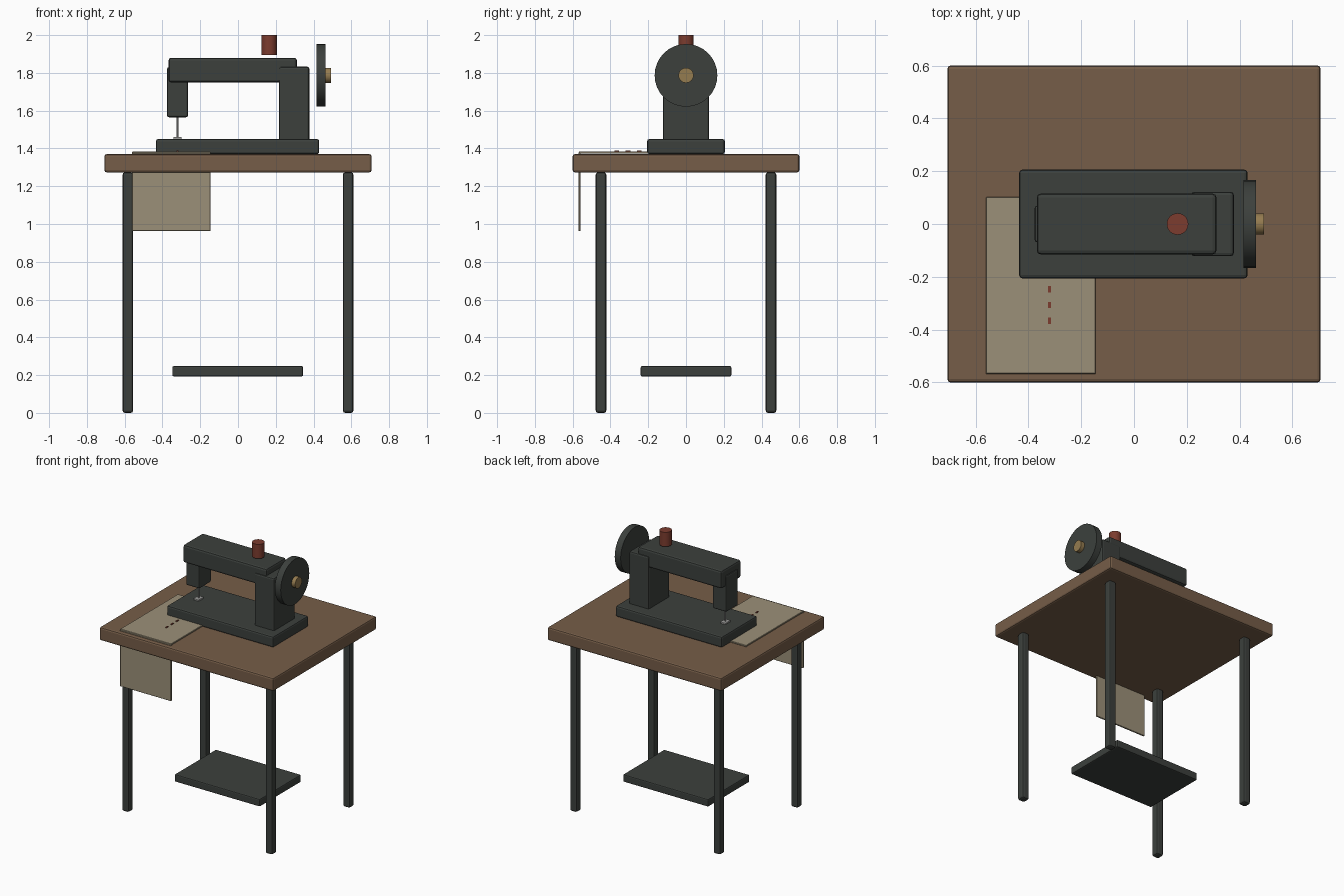
import bpy, math

if "Cube" in bpy.data.objects:
    bpy.data.objects.remove(bpy.data.objects["Cube"])

def material(name, rgb):
    m = bpy.data.materials.new(name)
    m.diffuse_color = (*rgb, 1)
    m.use_nodes = True
    m.node_tree.nodes["Principled BSDF"].inputs["Base Color"].default_value = m.diffuse_color
    return m

IRON = material("iron", (0.045, 0.051, 0.046))
WOOD = material("wood", (0.18, 0.11, 0.065))
CLOTH = material("cloth", (0.33, 0.28, 0.19))
RED = material("red_thread", (0.2, 0.045, 0.028))
BRASS = material("brass", (0.30, 0.20, 0.08))
STEEL = material("steel", (0.35, 0.35, 0.34))

def box(name, x, y, z, mat, bevel=0.0, segments=2):
    """Box from (min, max) ranges, with optional rounded edges."""
    bpy.ops.mesh.primitive_cube_add(size=1, location=[sum(r) / 2 for r in (x, y, z)])
    ob = bpy.context.object
    ob.name = name
    ob.scale = [r[1] - r[0] for r in (x, y, z)]
    bpy.ops.object.transform_apply(location=False, rotation=False, scale=True)
    ob.data.materials.append(mat)
    if bevel:
        b = ob.modifiers.new("rounded_edges", 'BEVEL')
        b.width, b.segments = bevel, segments
    return ob

def cylinder(name, radius, depth, loc, mat, along_x=False, sides=32):
    bpy.ops.mesh.primitive_cylinder_add(
        vertices=sides, radius=radius, depth=depth, location=loc,
        rotation=(0, math.pi / 2 if along_x else 0, 0))
    ob = bpy.context.object
    ob.name = name
    ob.data.materials.append(mat)
    return ob

# Table: top, four legs, treadle
box("table_top", (-0.707, 0.707), (-0.6, 0.6), (1.273, 1.37), WOOD, 0.012)
for sx, side in ((-1, "left"), (1, "right")):
    for sy, end in ((-1, "front"), (1, "back")):
        cx, cy = sx * 0.583, sy * 0.45
        box(f"{end}_{side}_leg", (cx - 0.028, cx + 0.028), (cy - 0.028, cy + 0.028),
            (0, 1.273), IRON, 0.012)
box("treadle", (-0.348, 0.345), (-0.24, 0.24), (0.193, 0.248), IRON, 0.008)

# Machine body
box("machine_base", (-0.435, 0.43), (-0.206, 0.206), (1.37, 1.45), IRON, 0.012)
box("pillar", (0.217, 0.378), (-0.122, 0.122), (1.43, 1.833), IRON, 0.012)
box("arm", (-0.368, 0.312), (-0.115, 0.115), (1.749, 1.88), IRON, 0.014)
box("needle_head", (-0.376, -0.265), (-0.07, 0.07), (1.565, 1.83), IRON, 0.01)

# Needle and presser foot
cylinder("needle", 0.005, 0.2, (-0.32, 0, 1.48), STEEL, sides=12)
box("presser_foot", (-0.341, -0.299), (-0.03, 0.03), (1.448, 1.46), STEEL, 0.002)

# Hand wheel, hub and thread spool
cylinder("hand_wheel", 0.166, 0.048, (0.439, 0, 1.787), IRON, True)
cylinder("wheel_hub", 0.04, 0.06, (0.462, 0, 1.787), BRASS, True, 24)
cylinder("thread_spool", 0.041, 0.105, (0.165, 0, 1.9475), RED, sides=24)

# Cloth lying on the table and hanging at the front
box("cloth_flat", (-0.56, -0.146), (-0.567, 0.102), (1.372, 1.383), CLOTH, 0.002, 1)
box("cloth_drop", (-0.56, -0.146), (-0.569, -0.558), (0.963, 1.378), CLOTH, 0.002, 1)

# Row of stitches
for i in range(3):
    y = -0.247 - i * 0.06
    box(f"stitch_{i + 1}", (-0.325, -0.315), (y - 0.012, y + 0.012), (1.38, 1.388), RED)

# Smooth the round parts, keeping sharp edges
for name in ("needle", "hand_wheel", "wheel_hub", "thread_spool"):
    ob = bpy.data.objects[name]
    bpy.ops.object.select_all(action='DESELECT')
    ob.select_set(True)
    bpy.context.view_layer.objects.active = ob
    bpy.ops.object.shade_smooth_by_angle(angle=math.radians(30))
